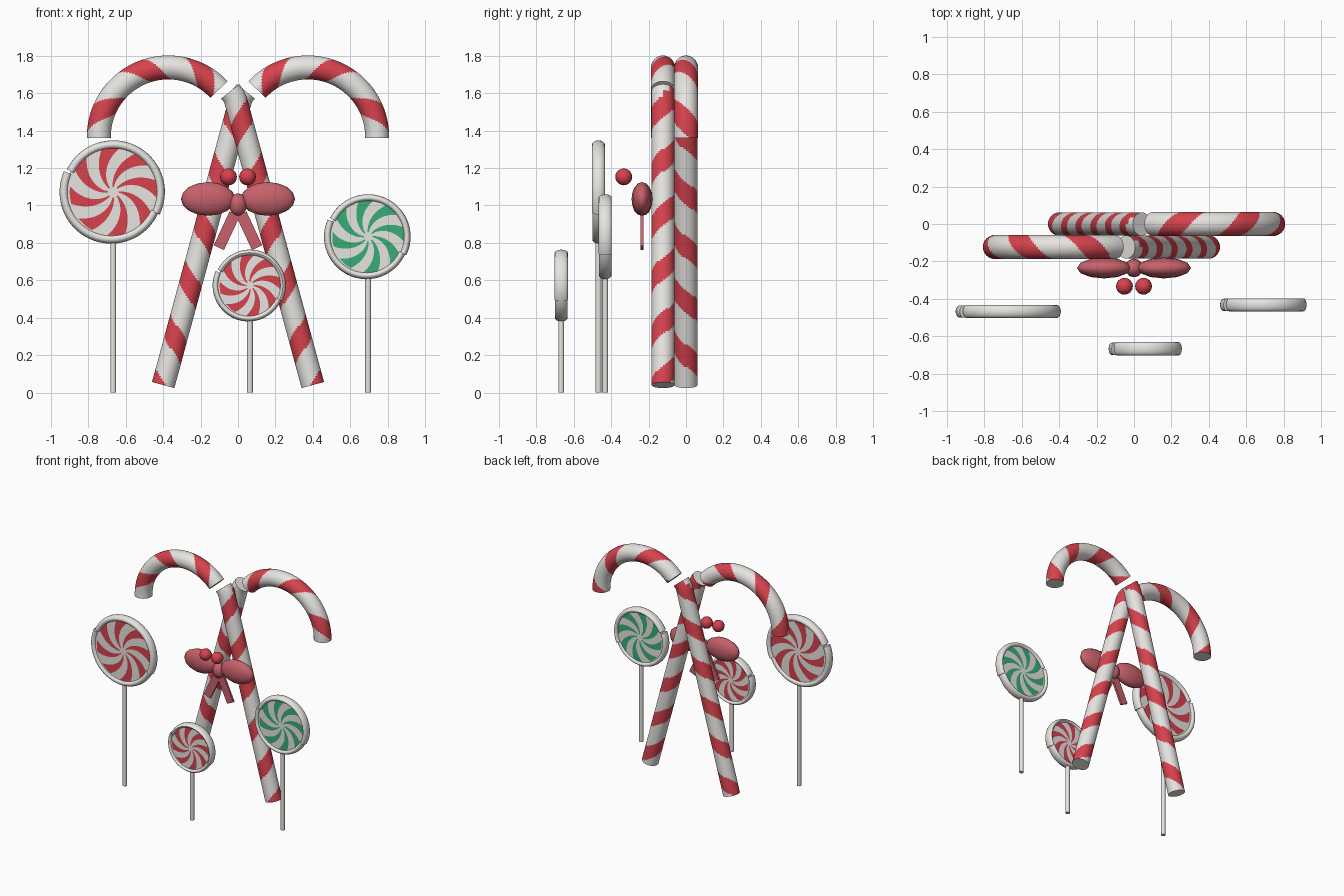
import bpy, math
from mathutils import Vector

old = bpy.data.objects.get("Cube")
if old:
    bpy.data.objects.remove(old, do_unlink=True)


def material(name, rgb):
    m = bpy.data.materials.new(name)
    m.use_nodes = True
    m.diffuse_color = (*rgb, 1)
    bsdf = next(n for n in m.node_tree.nodes if n.type == 'BSDF_PRINCIPLED')
    bsdf.inputs["Base Color"].default_value = (*rgb, 1)
    return m


WHITE = material("sugar white", (0.8, 0.78, 0.75))
RED = material("candy red", (0.68, 0.055, 0.075))
GREEN = material("mint green", (0.04, 0.42, 0.18))
BOW = material("ribbon rose", (0.57, 0.12, 0.145))


def make(name, verts, faces, mats, indices=None, smooth=True):
    me = bpy.data.meshes.new(name)
    me.from_pydata([tuple(v) for v in verts], [], faces)
    for m in mats:
        me.materials.append(m)
    if indices:
        me.polygons.foreach_set("material_index", indices)
    ob = bpy.data.objects.new(name, me)
    bpy.context.collection.objects.link(ob)
    if smooth:
        finish(ob)
    return ob


def finish(ob):
    bpy.ops.object.select_all(action='DESELECT')
    ob.select_set(True)
    bpy.context.view_layer.objects.active = ob
    bpy.ops.object.shade_smooth_by_angle(angle=math.radians(45))


def tube(name, path, rad_n, rad_y, mats, rule=None, sides=32):
    """Capped tube along a path in the XZ plane; rule(s, turn) picks the colour."""
    n, verts, lengths = len(path), [], [0.0]
    for i, p in enumerate(path):
        t = (path[min(i + 1, n - 1)] - path[max(i - 1, 0)]).normalized()
        side = Vector((t.z, 0, -t.x))
        if i:
            lengths.append(lengths[-1] + (p - path[i - 1]).length)
        for j in range(sides):
            a = math.tau * j / sides
            verts.append(p + side * rad_n * math.cos(a) - Vector((0, rad_y, 0)) * math.sin(a))
    faces, idx = [], []
    for i in range(n - 1):
        for j in range(sides):
            k = (j + 1) % sides
            faces.append((i * sides + j, i * sides + k, (i + 1) * sides + k, (i + 1) * sides + j))
            s = (lengths[i] + lengths[i + 1]) / 2
            idx.append(rule(s, (j + 0.5) / sides) if rule else 0)
    faces += [tuple(reversed(range(sides))), tuple(range((n - 1) * sides, n * sides))]
    return make(name, verts, faces, mats, idx + [0, 0])


def stripe(first, pitch):
    """Helical stripe centred on the front of the tube at distance first."""
    def rule(s, turn):
        return int(((s - first) / pitch + turn - 0.25 + 0.21) % 1 < 0.42)
    return rule


def arc(cx, y, cz, r, a0, a1, n):
    return [Vector((cx + r * math.cos(math.radians(a0 + (a1 - a0) * i / n)), y,
                    cz + r * math.sin(math.radians(a0 + (a1 - a0) * i / n)))) for i in range(n + 1)]


def mirror_x(ob):
    for v in ob.data.vertices:
        v.co.x = -v.co.x
    ob.data.flip_normals()


# Two crossed candy canes: a straight stem and a separate hook each
def cane(prefix, y, flipped):
    foot, top = Vector((0.4, y, 0.04)), Vector((-0.012, y, 1.56))
    path = [foot.lerp(top, i / 150) for i in range(151)]
    path += [Vector((-0.022, y, 1.585)), Vector((-0.042, y, 1.61))]
    stem = tube(prefix + "_cane_stem", path, 0.062, 0.062, [WHITE, RED], stripe(0.253, 0.3))
    hook = tube(prefix + "_cane_hook", arc(-0.373, y, 1.367, 0.371, 43, 181, 90),
                0.064, 0.064, [WHITE, RED], stripe(0.097, 0.318))
    if flipped:
        mirror_x(stem)
        mirror_x(hook)


cane("front", -0.123, False)
cane("back", 0.0, True)


# Lollipops: stick, two overlapping rim halves, swirl disc
def swirl(name, c, radius, colour, arms=8, rings=12):
    steps = 6
    seg = arms * steps
    verts, faces, idx = [], [], []
    for side in (-1, 1):
        base = len(verts)
        for i in range(rings + 1):
            f = 0.03 + 0.97 * i / rings
            width = 0.28 + 0.26 * f
            for j in range(seg):
                arm, t = divmod(j, steps)
                u = width * t / 3 if t <= 3 else width + (1 - width) * (t - 3) / 3
                a = math.tau * (arm + u) / arms - 1.0 * f
                verts.append((c.x + f * radius * math.cos(a), c.y + side * 0.02,
                              c.z + f * radius * math.sin(a)))
        for i in range(rings):
            for j in range(seg):
                k = (j + 1) % seg
                q = [base + i * seg + j, base + (i + 1) * seg + j,
                     base + (i + 1) * seg + k, base + i * seg + k]
                faces.append(q if side < 0 else q[::-1])
                idx.append(int(j % steps < 3 and 0 < i < rings - 1))
        hub = list(range(base, base + seg))
        faces.append(hub if side < 0 else hub[::-1])
        idx.append(0)
    make(name, verts, faces, [WHITE, colour], idx, smooth=False)


def lollipop(prefix, x, y, z, r, colour):
    c = Vector((x, y, z))
    thick = 0.085 * r
    swirl(prefix + "_lollipop_swirl", c, r * 0.92, colour)
    tube(prefix + "_lollipop_rim_upper", arc(x, y, z, r - thick, -26, 154, 36),
         thick, 0.035, [WHITE], sides=16)
    tube(prefix + "_lollipop_rim_lower", arc(x - 0.04 * r, y, z, r - thick, 156, 336, 36),
         thick, 0.033, [WHITE], sides=16)
    tube(prefix + "_lollipop_stick", [Vector((x, y, 0)), Vector((x, y, z - r * 0.93))],
         0.016, 0.016, [WHITE], sides=12)


lollipop("large", -0.667, -0.468, 1.072, 0.276, RED)
lollipop("medium", 0.696, -0.432, 0.833, 0.227, GREEN)
lollipop("small", 0.064, -0.667, 0.572, 0.192, RED)


# Bow: loops, knot, tails and berries
def ball(name, loc, size, mat, segments=12, rings=8):
    bpy.ops.mesh.primitive_uv_sphere_add(segments=segments, ring_count=rings, radius=1, location=loc)
    ob = bpy.context.object
    ob.name = name
    ob.scale = size
    ob.data.materials.append(mat)
    finish(ob)


def tail(name, sx):
    bpy.ops.mesh.primitive_cube_add(size=1, location=(sx * 0.06, -0.235, 0.865),
                                    rotation=(0, sx * math.radians(-25) + math.pi, 0))
    ob = bpy.context.object
    ob.name = name
    ob.scale = (0.06, 0.017, 0.2)
    ob.data.materials.append(BOW)


for label, sx in (("left", 1), ("right", -1)):
    ball(label + "_bow_loop", (sx * 0.16, -0.235, 1.035), (0.145, 0.056, 0.09), BOW)
    tail(label + "_bow_tail", sx)
    ball(label + "_berry", (sx * 0.051, -0.333, 1.153), (0.045, 0.045, 0.045), RED, 16, 10)
ball("bow_knot", (0, -0.235, 1.005), (0.048, 0.05, 0.06), BOW)
